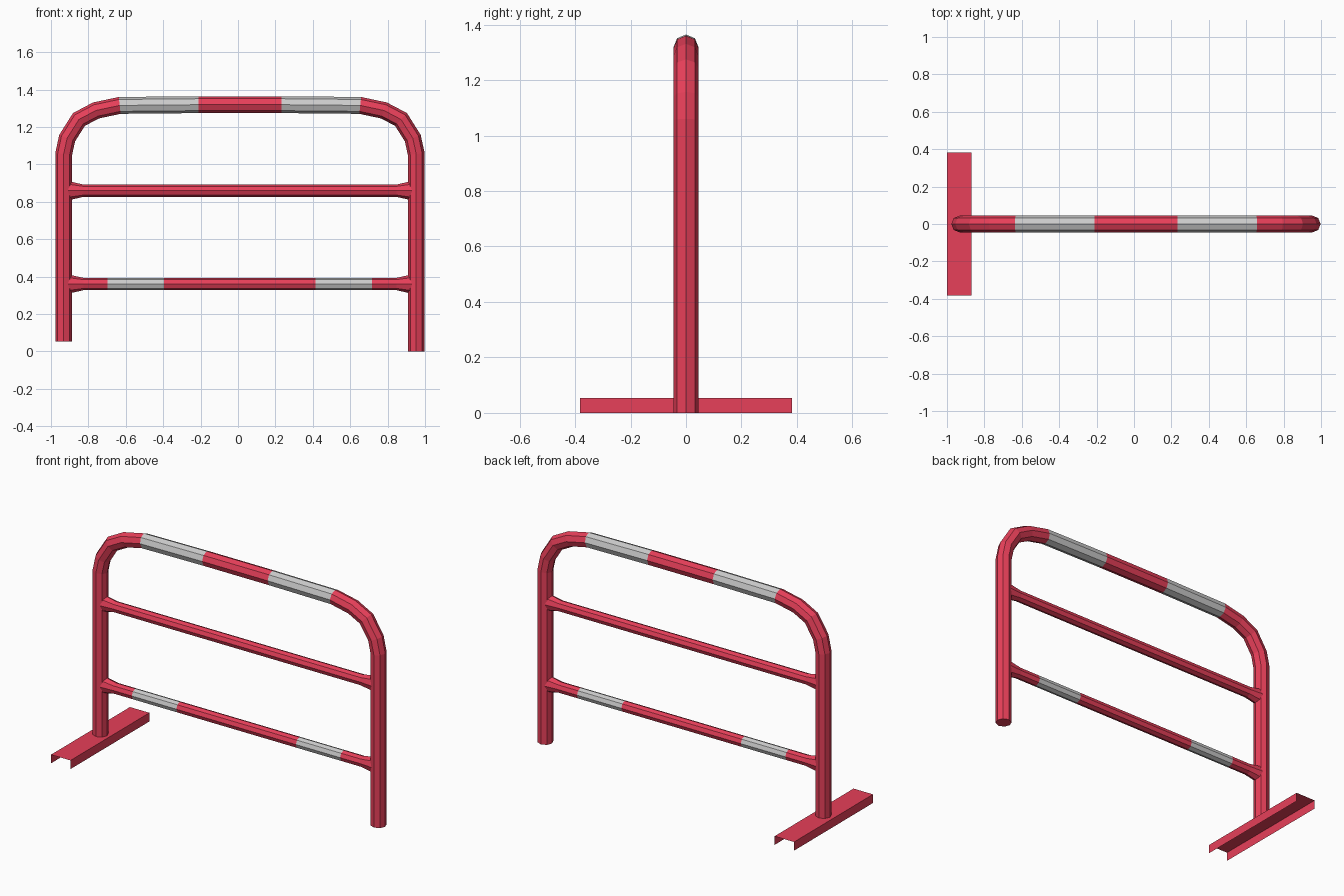
import bpy, bmesh, math
from mathutils import Vector

if "Cube" in bpy.data.objects:
    bpy.data.objects.remove(bpy.data.objects["Cube"])

SIDES = 8
MID = 0.0105          # centre line of the hoop in x
POST_X = 0.9425       # post distance from that centre line
POST_R = 0.045
FOOT_H = 0.053


def material(name, color):
    m = bpy.data.materials.new(name)
    m.diffuse_color = color
    m.use_nodes = True
    m.node_tree.nodes["Principled BSDF"].inputs["Base Color"].default_value = m.diffuse_color
    return m


red = material("red_paint", (0.8, 0.05, 0.1, 1))
grey = material("grey_stripe", (0.75, 0.75, 0.75, 1))


def make_object(name, bm):
    me = bpy.data.meshes.new(name)
    bm.to_mesh(me)
    bm.free()
    me.materials.append(red)
    me.materials.append(grey)
    ob = bpy.data.objects.new(name, me)
    bpy.context.collection.objects.link(ob)
    return ob


def skin(bm, rings, stripes, caps):
    """Join vertex rings into a tube; segments listed in stripes are grey."""
    for i in range(len(rings) - 1):
        for k in range(SIDES):
            n = (k + 1) % SIDES
            f = bm.faces.new((rings[i][k], rings[i][n], rings[i + 1][n], rings[i + 1][k]))
            f.material_index = int(i in stripes)
    if caps:
        bm.faces.new(rings[0])
        bm.faces.new(rings[-1])
    bmesh.ops.recalc_face_normals(bm, faces=bm.faces[:])


# Hoop: two posts, rounded corners and a slightly bowed top bar
half = [(-0.9425, 1.055), (-0.924, 1.14), (-0.861, 1.24), (-0.77, 1.288),
        (-0.643, 1.315), (-0.222, 1.319)]
path = [(-POST_X, FOOT_H)] + half + [(-x, z) for x, z in reversed(half)] + [(POST_X, 0)]
path = [Vector((x + MID, 0, z)) for x, z in path]
bm = bmesh.new()
rings = []
for i, p in enumerate(path):
    a = (p - path[i - 1]).normalized() if i else None
    b = (path[i + 1] - p).normalized() if i < len(path) - 1 else a
    a = a or b
    t = (a + b).normalized()
    normal = Vector((-t.z, 0, t.x)) / t.dot(a)
    ring = []
    for k in range(SIDES):
        ang = math.tau * k / SIDES
        ring.append(bm.verts.new(p + POST_R * (math.cos(ang) * normal
                                               + math.sin(ang) * Vector((0, 1, 0)))))
    rings.append(ring)
skin(bm, rings, {5, 7}, True)
make_object("hoop_frame", bm)


# Rungs: thinner tubes that flare and fit around the posts
def rung(name, z, cuts, stripes):
    bm = bmesh.new()
    rings = []
    inner = POST_X - 0.105
    for x in [-POST_X, -inner] + cuts + [inner, POST_X]:
        end = abs(x) == POST_X
        ry, rz = (0.039, 0.047) if end else (0.033, 0.033)
        ring = []
        for k in range(SIDES):
            ang = math.tau * k / SIDES
            y = ry * math.cos(ang)
            px = x
            if end:
                px -= math.copysign(0.97 * math.sqrt(POST_R ** 2 - y * y), x)
            ring.append(bm.verts.new((px + MID, y, z + rz * math.sin(ang))))
        rings.append(ring)
    skin(bm, rings, stripes, False)
    make_object(name, bm)


rung("middle_rung", 0.859, [], set())
rung("lower_rung", 0.36, [-0.707, -0.405, 0.405, 0.705], {2, 4})

# Foot: thin inverted channel under the left post
bm = bmesh.new()
profile = [(-1.0, 0), (-1.0, FOOT_H), (-0.868, FOOT_H), (-0.868, 0)]
front, back = [[bm.verts.new((x, y, z)) for x, z in profile] for y in (-0.382, 0.382)]
for i in range(3):
    bm.faces.new((front[i], front[i + 1], back[i + 1], back[i]))
bm.normal_update()
if bm.faces[:][1].normal.z < 0:
    bmesh.ops.reverse_faces(bm, faces=bm.faces[:])
make_object("foot_channel", bm)
